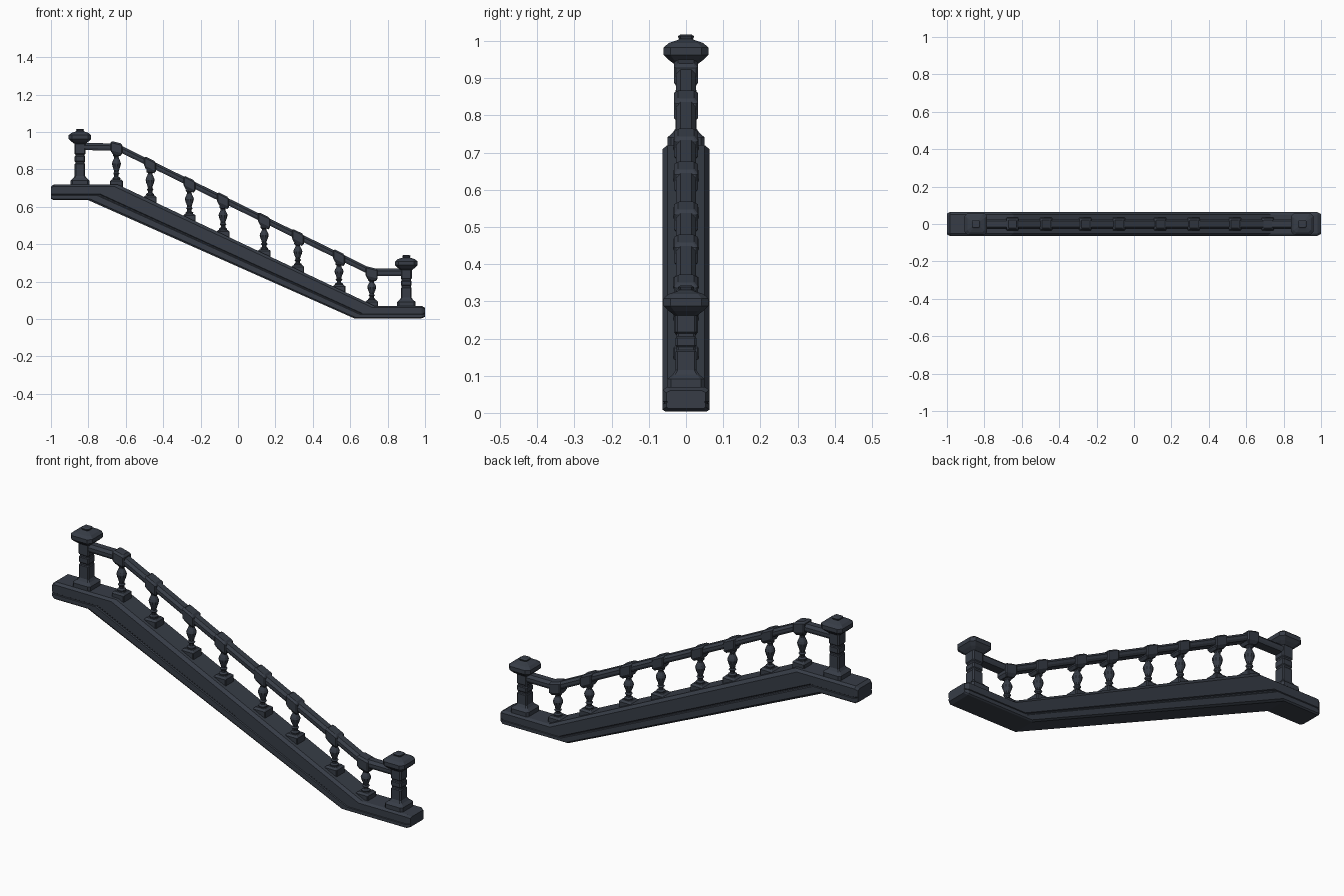
import bpy, bmesh, math

if "Cube" in bpy.data.objects:
    bpy.data.objects.remove(bpy.data.objects["Cube"])

mat = bpy.data.materials.new("dark slate")
mat.diffuse_color = (0.038, 0.046, 0.062, 1)
mat.use_nodes = True
mat.node_tree.nodes["Principled BSDF"].inputs["Base Color"].default_value = mat.diffuse_color


def make(name, rings, smooth=False):
    """Loft a closed solid through rings that have equal point counts."""
    bm = bmesh.new()
    vs = [[bm.verts.new(p) for p in r] for r in rings]
    n = len(rings[0])
    for a, b in zip(vs, vs[1:]):
        for i in range(n):
            j = (i + 1) % n
            bm.faces.new((a[i], a[j], b[j], b[i]))
    bm.faces.new(vs[0])
    bm.faces.new(vs[-1])
    bmesh.ops.recalc_face_normals(bm, faces=bm.faces)
    me = bpy.data.meshes.new(name)
    bm.to_mesh(me)
    bm.free()
    me.materials.append(mat)
    ob = bpy.data.objects.new(name, me)
    bpy.context.collection.objects.link(ob)
    if smooth:
        me.shade_smooth()
    return ob


def square(x, z, h, c=0.2):
    """Square ring of half width h with cut corners."""
    k = h * (1 - c)
    pts = [(h, -k), (h, k), (k, h), (-k, h), (-h, k), (-h, -k), (-k, -h), (k, -h)]
    return [(x + a, b, z) for a, b in pts]


def circle(x, z, r, n=10):
    return [(x + r * math.cos(2 * math.pi * i / n), r * math.sin(2 * math.pi * i / n), z) for i in range(n)]


# sloping stringer: (top x, top z, bottom x, bottom z, width factor)
stations = [(-1, .708, -1, .643, .88), (-.985, .72, -.985, .635, 1),
            (-.645, .72, -.80, .635, 1), (.73, .07, .62, .004, 1),
            (.982, .07, .982, .004, 1), (1, .06, 1, .012, .84)]
half = [(.056, 0), (.063, .07), (.063, .30), (.059, .33), (.059, .37),
        (.063, .40), (.063, .88), (.05, 1)]
section = half + [(-y, t) for y, t in reversed(half)]
make("stringer", [[(bx + (tx - bx) * t, y * w, bz + (tz - bz) * t) for y, t in section]
                  for tx, tz, bx, bz, w in stations])


def top_z(x):
    return .72 - (x + .645) * .65 / 1.375


def rail_z(x):
    return .92 - (x + .65) * .67 / 1.365


# handrail with rounded-over top
rail_half = [(.022, -.019), (.027, -.008), (.027, .006), (.015, .019)]
rail_sec = rail_half + [(-y, z) for y, z in reversed(rail_half)]
make("handrail", [[(x, y, cz + z) for y, z in rail_sec] for x, cz in
                  [(-.845, .922), (-.65, .92), (.715, .25), (.9, .25)]])

# newel posts
for name, x, z, h in (("upper_post", -.845, .715, .225), ("lower_post", .9, .065, .2)):
    prof = [(0, .05), (.026, .05), (.038, .036), (.05, .028), (h * .5, .028),
            (h * .5 + .004, .025), (h * .5 + .012, .025), (h * .5 + .016, .028),
            (h * .68, .028), (h * .68 + .004, .025), (h * .68 + .012, .025),
            (h * .68 + .016, .029), (h, .029)]
    make(name, [square(x, z + a, r) for a, r in prof])
    cap = [(0, .03), (.012, .046), (.026, .06), (.046, .06), (.058, .046),
           (.065, .024), (.068, .019), (.076, .022), (.08, .016)]
    make(name + "_cap", [square(x, z + h - .003 + a, r, .3) for a, r in cap])

# turned balusters with foot and head blocks
for x in (-.65, -.47, -.26, -.08, .14, .32, .54, .715):
    zb, zt = top_z(x), rail_z(x)
    # flat-topped foot sunk into the slope
    make("baluster_foot", [square(x, zb - .03, .034, .1), square(x, zb + .015, .034, .1),
                           square(x, zb + .024, .024, .1)])
    # head block sheared to follow the rail
    end = x in (-.65, .715)
    s = -.25 if end else -.49
    head = [square(x, zt - .042, .022, .1)] + [square(x, zt + d, r, .15) for d, r in
            ((-.026, .032), (.016, .032), (.025, .022))]
    make("baluster_head", [[(px, y, z + (px - x) * s) for px, y, z in r] for r in head])
    a, L = zb + .02, zt - .035 - zb - .02
    turn = [(0, .02), (.08, .021), (.13, .012), (.2, .012), (.25, .018), (.3, .012),
            (.38, .014), (.52, .021), (.62, .024), (.7, .021), (.82, .013), (.88, .012),
            (.92, .019), (1, .02)]
    make("baluster", [circle(x, a + L * t, r) for t, r in turn])
